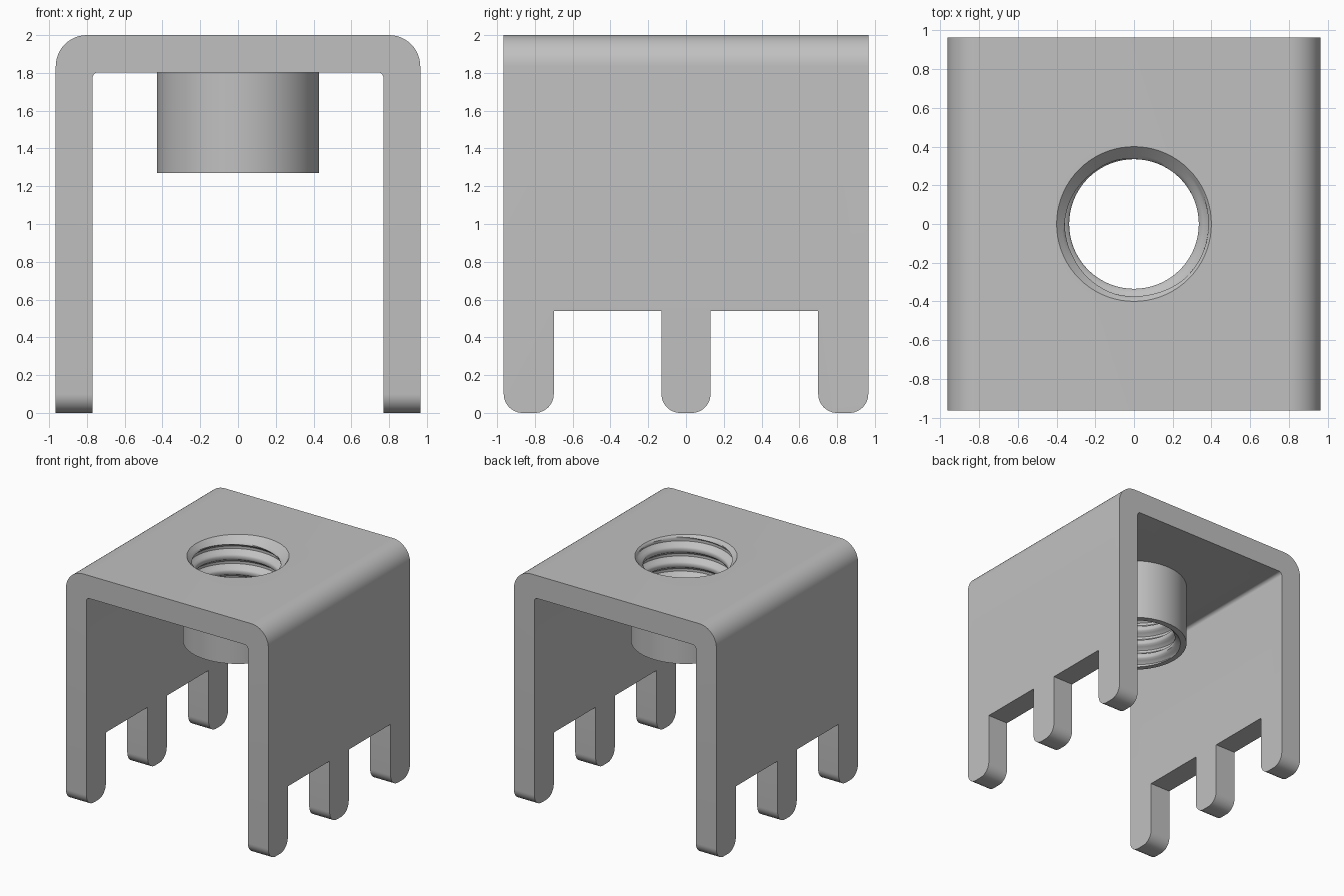
import bpy, bmesh, math
from mathutils import Vector

if "Cube" in bpy.data.objects:
    bpy.data.objects.remove(bpy.data.objects["Cube"])

HALF = 0.965           # half width and depth
SEGS = 72              # sides of round parts

metal = bpy.data.materials.new("light grey metal")
metal.use_nodes = True
GREY = (0.53, 0.53, 0.53, 1)
metal.diffuse_color = GREY
metal.node_tree.nodes["Principled BSDF"].inputs["Base Color"].default_value = GREY


def make_object(name, bm):
    bmesh.ops.recalc_face_normals(bm, faces=bm.faces)
    mesh = bpy.data.meshes.new(name)
    bm.to_mesh(mesh)
    bm.free()
    mesh.materials.append(metal)
    obj = bpy.data.objects.new(name, mesh)
    bpy.context.collection.objects.link(obj)
    return obj


def arc(cx, cy, r, start, end, steps=12):
    angles = [math.radians(start + (end - start) * i / steps) for i in range(steps + 1)]
    return [(cx + r * math.cos(a), cy + r * math.sin(a)) for a in angles]


def prism(name, points, place, direction):
    """Extrude a flat outline; place maps outline points into space."""
    bm = bmesh.new()
    face = bm.faces.new([bm.verts.new(place(u, v)) for u, v in points])
    ext = bmesh.ops.extrude_face_region(bm, geom=[face])
    moved = [v for v in ext["geom"] if isinstance(v, bmesh.types.BMVert)]
    bmesh.ops.translate(bm, verts=moved, vec=Vector(direction))
    return make_object(name, bm)


def combine(target, tool, operation):
    mod = target.modifiers.new(operation.lower(), 'BOOLEAN')
    mod.operation, mod.solver, mod.object = operation, 'EXACT', tool
    bpy.context.view_layer.objects.active = target
    bpy.ops.object.modifier_apply(modifier=mod.name)
    bpy.data.objects.remove(tool)


# Bent plate: U section with rounded bends, run front to back
R_OUT, R_IN, IN_X, IN_Z = 0.165, 0.03, 0.77, 1.803
section = [(HALF, -0.1)] + arc(HALF - R_OUT, 2 - R_OUT, R_OUT, 0, 90)
section += arc(R_OUT - HALF, 2 - R_OUT, R_OUT, 90, 180) + [(-HALF, -0.1), (-IN_X, -0.1)]
section += arc(R_IN - IN_X, IN_Z - R_IN, R_IN, 180, 90, 6)
section += arc(IN_X - R_IN, IN_Z - R_IN, R_IN, 90, 0, 6) + [(IN_X, -0.1)]
bracket = prism("threaded_bracket", section, lambda u, v: (u, -1.1, v), (0, 2.2, 0))

# Side outline: three round-cornered legs on each wall
LEGS = [(-HALF, -0.70), (-0.13, 0.13), (0.70, HALF)]
NOTCH, R_LEG = 0.54, 0.1
outline = [(HALF, 2.1), (-HALF, 2.1)]
for a, b in LEGS:
    if a > -HALF:
        outline.append((a, NOTCH))
    outline += arc(a + R_LEG, R_LEG, R_LEG, 180, 270)
    outline += arc(b - R_LEG, R_LEG, R_LEG, 270, 360)
    if b < HALF:
        outline.append((b, NOTCH))
side = prism("side_outline", outline, lambda u, v: (-1.1, u, v), (2.2, 0, 0))
combine(bracket, side, 'INTERSECT')

# Round sleeve under the plate
SLEEVE_Z = 1.27
circle = arc(0, 0, 0.43, 0, 360, SEGS)[:-1]
sleeve = prism("sleeve", circle, lambda u, v: (u, v, SLEEVE_Z), (0, 0, 0.63))
combine(bracket, sleeve, 'UNION')

# Thread tap: helical rows, widened to a chamfer at both mouths
PITCH, MINOR, MAJOR, STEPS = 0.13, 0.335, 0.385, 12
Z_LOW, Z_HIGH = 1.2, 2.1


def tap_radius(phase, z):
    groove = min(1, max(0, 1.45 - abs(phase % 1 - 0.5) * 4))
    thread = MINOR + (MAJOR - MINOR) * groove
    return max(thread, 0.40 + (z - 2.0), 0.38 + (SLEEVE_Z - z))


bm = bmesh.new()
rows = []
turns = math.ceil((Z_HIGH - Z_LOW) / PITCH) + 3
for i in range(turns * STEPS + 1):
    row = []
    for j in range(SEGS + 1):
        z = Z_LOW - 1.5 * PITCH + PITCH * (i / STEPS + j / SEGS)
        z = min(Z_HIGH, max(Z_LOW, z))
        r = tap_radius(i / STEPS, z)
        t = 2 * math.pi * j / SEGS
        row.append(bm.verts.new((r * math.cos(t), r * math.sin(t), z)))
    rows.append(row)
for low, high in zip(rows, rows[1:]):
    for j in range(SEGS):
        bm.faces.new((low[j], low[j + 1], high[j + 1], high[j]))
bmesh.ops.remove_doubles(bm, verts=bm.verts, dist=1e-4)
bmesh.ops.holes_fill(bm, edges=[e for e in bm.edges if e.is_boundary], sides=0)
tap = make_object("thread_tap", bm)
combine(bracket, tap, 'DIFFERENCE')

# Smooth bends and sleeve, crisp edges elsewhere
bpy.ops.object.select_all(action='DESELECT')
bracket.select_set(True)
bpy.context.view_layer.objects.active = bracket
bpy.ops.object.shade_smooth_by_angle(angle=math.radians(30))
